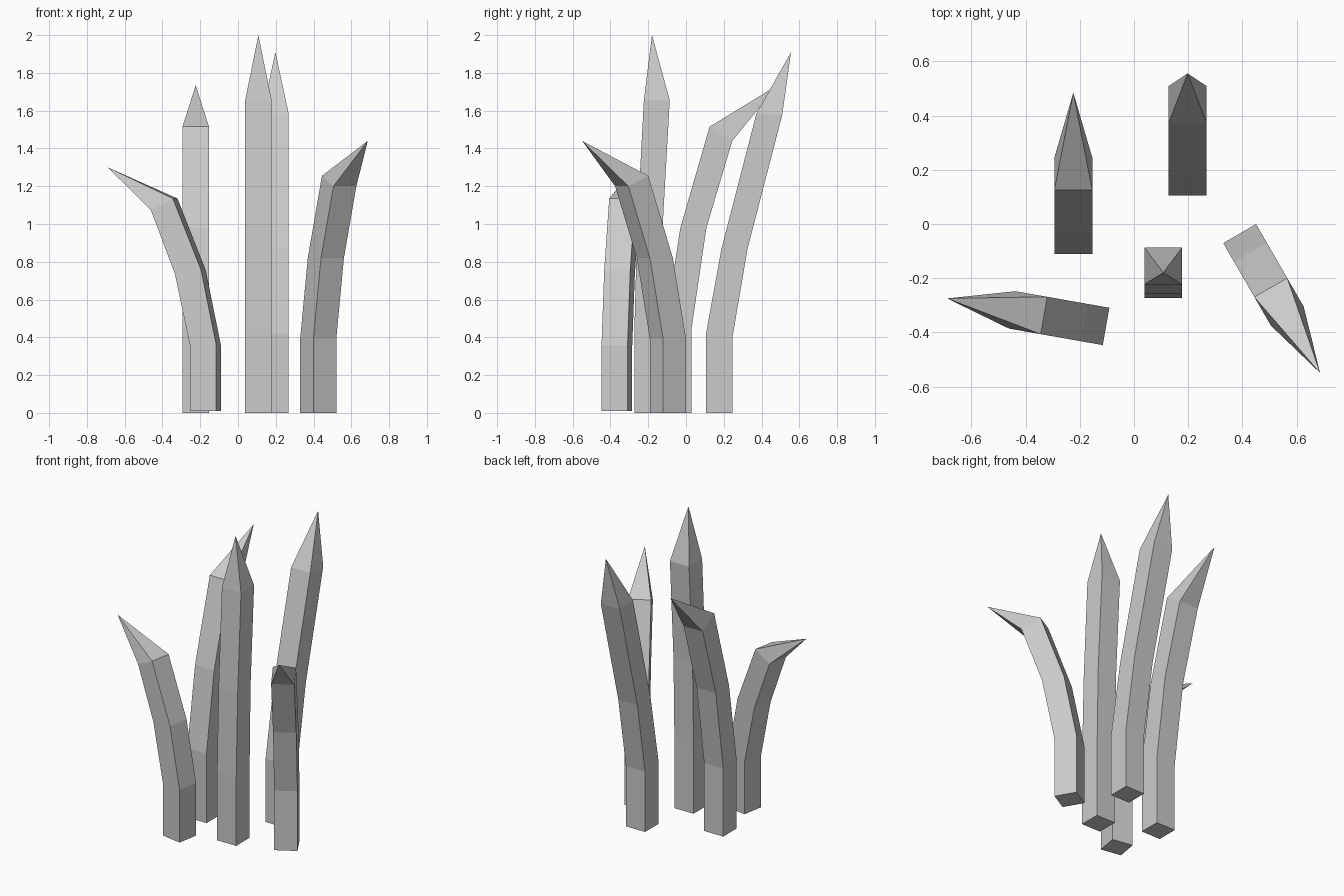
import bpy
import bmesh
from math import radians
from mathutils import Matrix, Vector

if "Cube" in bpy.data.objects:
    bpy.data.objects.remove(bpy.data.objects["Cube"])

HALF = 0.07  # half width of every square stalk

grey = bpy.data.materials.new("plain_grey")
grey.use_nodes = True
colour = (0.6, 0.6, 0.6, 1)
grey.diffuse_color = colour
grey.node_tree.nodes["Principled BSDF"].inputs["Base Color"].default_value = colour


def stalk(name, base, heading, rings, tip):
    """Square bent stalk: rings are (inner reach, z, outer reach, z), tip is (reach, z)."""
    turn = Matrix.Translation((*base, 0)) @ Matrix.Rotation(radians(heading), 4, "Z")
    bm = bmesh.new()
    loops = []
    for inner, z_in, outer, z_out in rings:
        corners = ((inner, -HALF, z_in), (outer, -HALF, z_out),
                   (outer, HALF, z_out), (inner, HALF, z_in))
        loops.append([bm.verts.new(turn @ Vector(c)) for c in corners])
    point = bm.verts.new(turn @ Vector((tip[0], 0, tip[1])))
    bm.faces.new(loops[0][::-1])
    for low, high in zip(loops, loops[1:]):
        for i in range(4):
            j = (i + 1) % 4
            bm.faces.new((low[i], low[j], high[j], high[i]))
    for i in range(4):
        bm.faces.new((loops[-1][i], loops[-1][(i + 1) % 4], point))
    bmesh.ops.recalc_face_normals(bm, faces=bm.faces)
    mesh = bpy.data.meshes.new(name)
    bm.to_mesh(mesh)
    bm.free()
    mesh.materials.append(grey)
    bpy.context.collection.objects.link(bpy.data.objects.new(name, mesh))


# Nearly upright centre stalk
stalk("centre_stalk", (0.108, -0.203), 90,
      [(-0.07, 0, 0.07, 0), (-0.07, 0.45, 0.07, 0.45),
       (-0.055, 1.0, 0.08, 1.0), (-0.02, 1.655, 0.117, 1.655)], (0.023, 2.0))

# Two stalks leaning to the back
stalk("back_left_stalk", (0.198, 0.176), 90,
      [(-0.07, 0, 0.07, 0), (-0.07, 0.42, 0.07, 0.4),
       (0.012, 0.87, 0.15, 0.87), (0.197, 1.585, 0.333, 1.575)], (0.38, 1.91))
stalk("back_right_stalk", (-0.224, -0.04), 90,
      [(-0.07, 0, 0.07, 0), (-0.07, 0.46, 0.07, 0.45),
       (0.01, 0.98, 0.148, 0.98), (0.165, 1.515, 0.285, 1.44)], (0.525, 1.735))

# Two short stalks with strongly bent tips
stalk("right_bent_stalk", (-0.172, -0.366), 170,
      [(-0.07, 0.01, 0.07, 0.01), (-0.07, 0.36, 0.07, 0.35),
       (0.011, 0.755, 0.152, 0.735), (0.163, 1.135, 0.282, 1.075)], (0.526, 1.3))
stalk("left_bent_stalk", (0.425, -0.096), -60,
      [(-0.07, 0, 0.07, 0), (-0.07, 0.395, 0.07, 0.395),
       (0.01, 0.82, 0.15, 0.82), (0.16, 1.255, 0.282, 1.2)], (0.524, 1.44))
